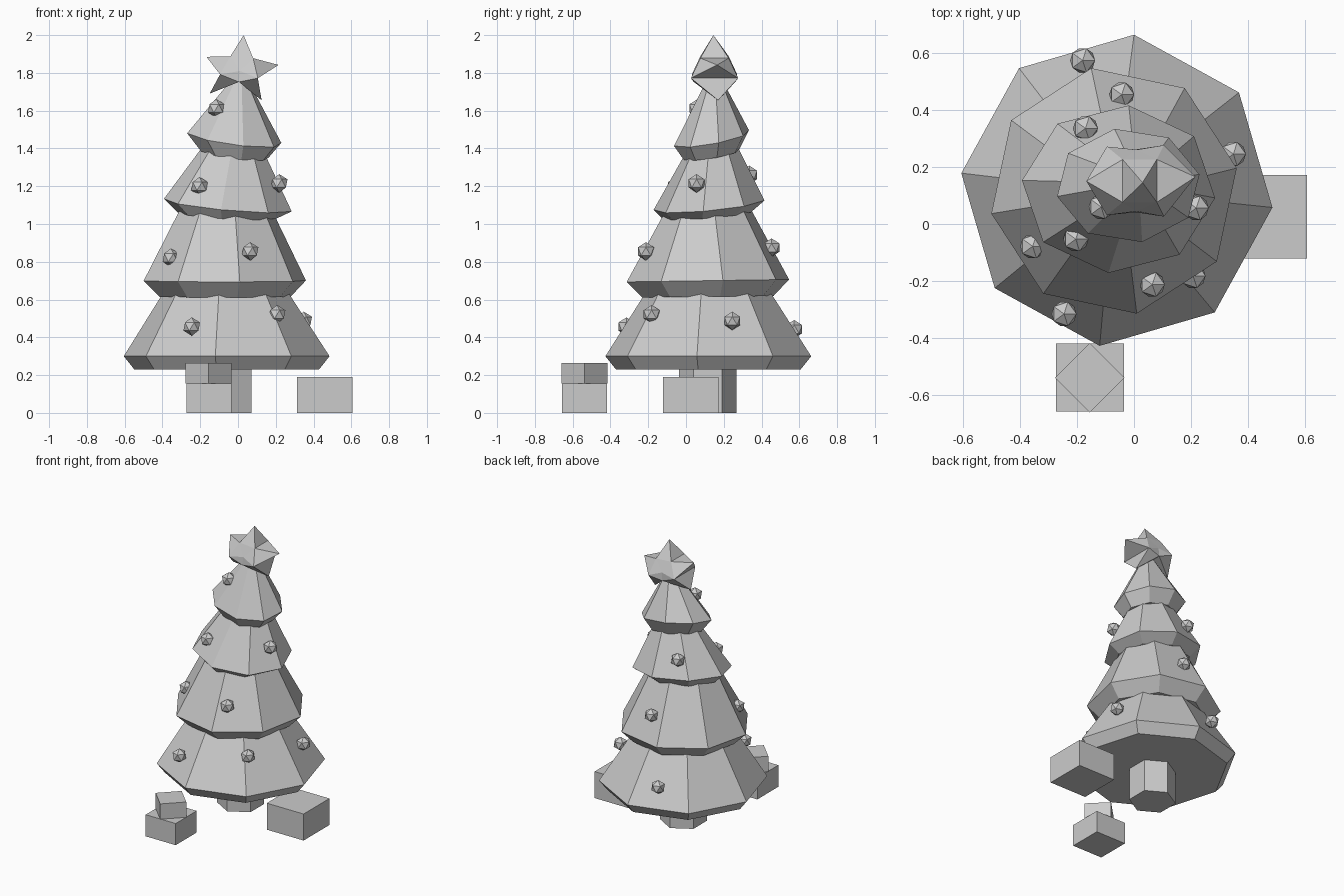
import bpy, bmesh
from math import cos, sin, radians, pi
from mathutils import Vector

if "Cube" in bpy.data.objects:
    bpy.data.objects.remove(bpy.data.objects["Cube"])


def finish(name, bm):
    bmesh.ops.recalc_face_normals(bm, faces=bm.faces)
    me = bpy.data.meshes.new(name)
    bm.to_mesh(me)
    bm.free()
    ob = bpy.data.objects.new(name, me)
    bpy.context.collection.objects.link(ob)
    return ob


def loft(name, sides, angle, rings):
    """Stack of (cx, cy, cz, rx, ry, slope_x, slope_y) polygon rings, capped."""
    bm = bmesh.new()
    loops = []
    for cx, cy, cz, rx, ry, sx, sy in rings:
        loop = []
        for i in range(sides):
            a = radians(angle) + 2 * pi * i / sides
            dx, dy = rx * cos(a), ry * sin(a)
            loop.append(bm.verts.new((cx + dx, cy + dy, cz + sx * dx + sy * dy)))
        loops.append(loop)
    for lo, hi in zip(loops, loops[1:]):
        for i in range(sides):
            j = (i + 1) % sides
            bm.faces.new((lo[i], lo[j], hi[j], hi[i]))
    bm.faces.new(loops[0][::-1])
    bm.faces.new(loops[-1])
    return finish(name, bm)


# Trunk
loft("trunk", 6, 30, [(-0.06, 0.115, z, 0.153, 0.153, 0, 0) for z in (0, 0.3)])

# Four foliage tiers: under edge, widest rim, narrow top tucked into the next tier
loft("foliage_bottom", 8, -6.3, [
    (-0.06, 0.118, 0.23, 0.492, 0.492, 0, 0),
    (-0.06, 0.118, 0.30, 0.548, 0.548, 0, 0),
    (-0.065, 0.117, 0.66, 0.318, 0.318, 0, 0)])
loft("foliage_lower", 8, 10.5, [
    (-0.068, 0.116, 0.615, 0.353, 0.353, 0, 0.01),
    (-0.070, 0.116, 0.70, 0.437, 0.437, 0, 0.015),
    (-0.060, 0.110, 1.07, 0.25, 0.232, -0.05, 0.07)])
loft("foliage_upper", 8, -6, [
    (-0.06, 0.110, 1.045, 0.262, 0.235, -0.06, 0.08),
    (-0.054, 0.122, 1.10, 0.34, 0.295, -0.09, 0.095),
    (-0.02, 0.133, 1.39, 0.165, 0.14, -0.13, 0.17)])
loft("foliage_top", 8, 11, [
    (-0.017, 0.135, 1.368, 0.182, 0.15, -0.12, 0.16),
    (-0.02, 0.135, 1.455, 0.254, 0.202, -0.13, 0.18),
    (0.012, 0.148, 1.775, 0.035, 0.035, -0.1, 0.1)])

# Star: five four-sided spikes around a thick body
tips = [(0.03, 0.145, 2.0), (0.215, 0.165, 1.842), (0.125, 0.17, 1.655),
        (-0.15, 0.16, 1.69), (-0.167, 0.15, 1.885)]
notches = [(0.08, 1.878, 0.075), (0.105, 1.772, 0.125), (0.005, 1.752, 0.11),
           (-0.095, 1.792, 0.12), (-0.04, 1.888, 0.075)]   # x, z, half depth
bm = bmesh.new()
tip_v = [bm.verts.new(t) for t in tips]
front = [bm.verts.new((x, 0.151 - d, z)) for x, z, d in notches]
back = [bm.verts.new((x, 0.151 + d, z)) for x, z, d in notches]
mid_f = bm.verts.new((0.01, 0.045, 1.81))
mid_b = bm.verts.new((0.01, 0.26, 1.81))
for i in range(5):
    p = i - 1
    base = [front[p], front[i], back[i], back[p]]
    for k in range(4):
        bm.faces.new((tip_v[i], base[k], base[(k + 1) % 4]))
    bm.faces.new((mid_f, front[p], front[i]))
    bm.faces.new((mid_b, back[p], back[i]))
finish("star", bm)

# Baubles
baubles = [(-0.115, 0.06, 1.612), (-0.204, -0.053, 1.20), (0.218, 0.056, 1.215),
           (-0.17, 0.335, 1.26), (-0.355, -0.078, 0.822), (0.064, -0.212, 0.855),
           (-0.043, 0.453, 0.875), (-0.245, -0.315, 0.457), (0.207, -0.182, 0.522),
           (0.348, 0.245, 0.487), (-0.18, 0.573, 0.443)]
for i, c in enumerate(baubles):
    bm = bmesh.new()
    bmesh.ops.create_icosphere(bm, subdivisions=1, radius=0.049)
    bmesh.ops.translate(bm, vec=Vector(c), verts=bm.verts)
    finish(f"bauble_{i + 1}", bm)


# Presents
def box(name, centre, size, turn=0):
    bpy.ops.mesh.primitive_cube_add(size=1, location=centre, rotation=(0, 0, radians(turn)))
    ob = bpy.context.object
    ob.name = name
    ob.scale = size


box("present_front", (-0.154, -0.537, 0.0775), (0.238, 0.238, 0.155))
box("present_stacked", (-0.155, -0.538, 0.21), (0.172, 0.172, 0.11), 45)
box("present_side", (0.459, 0.025, 0.095), (0.292, 0.292, 0.19))
